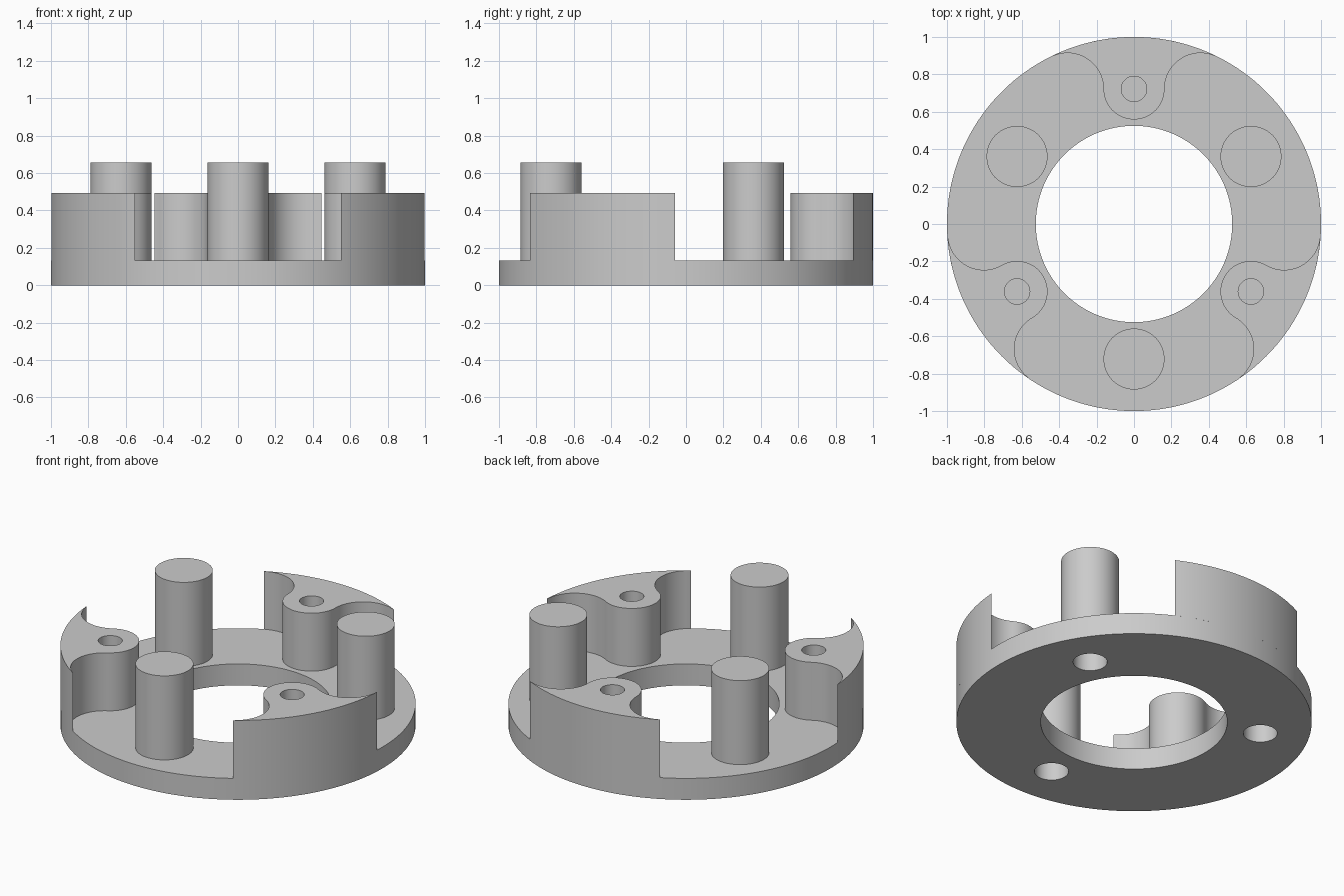
import bpy
import bmesh
from math import sin, cos, pi, radians, atan2
from mathutils import Matrix

old = bpy.data.objects.get("Cube")
if old:
    bpy.data.objects.remove(old, do_unlink=True)

grey = bpy.data.materials.new("plain grey")
grey.use_nodes = True
COLOUR = (0.6, 0.6, 0.6, 1)
grey.diffuse_color = COLOUR
grey.node_tree.nodes["Principled BSDF"].inputs["Base Color"].default_value = COLOUR

BASE_TOP, WALL_TOP, POST_TOP = 0.133, 0.493, 0.655
PITCH = 0.722          # radius on which posts and bosses sit
BOSS_R = 0.163
HALF_SPAN = radians(26.6)


def arc(cx, cy, r, a0, a1, n):
    return [(cx + r * cos(a0 + (a1 - a0) * i / n),
             cy + r * sin(a0 + (a1 - a0) * i / n)) for i in range(n + 1)]


def circle(x, y, r, n=64):
    return arc(x, y, r, 0, 2 * pi, n)[:-1]


def prism(name, outline, z0, z1, turn=0.0):
    """Extrude a flat outline from z0 to z1, turned about the z axis."""
    bm = bmesh.new()
    face = bm.faces.new([bm.verts.new((x, y, z0)) for x, y in outline])
    ext = bmesh.ops.extrude_face_region(bm, geom=[face])
    top = [v for v in ext["geom"] if isinstance(v, bmesh.types.BMVert)]
    bmesh.ops.translate(bm, verts=top, vec=(0, 0, z1 - z0))
    bmesh.ops.recalc_face_normals(bm, faces=bm.faces)
    bm.transform(Matrix.Rotation(turn, 4, "Z"))
    mesh = bpy.data.meshes.new(name)
    bm.to_mesh(mesh)
    bm.free()
    mesh.materials.append(grey)
    ob = bpy.data.objects.new(name, mesh)
    bpy.context.collection.objects.link(ob)
    return ob


def select_only(ob):
    bpy.ops.object.select_all(action="DESELECT")
    ob.select_set(True)
    bpy.context.view_layer.objects.active = ob


def cut(ob, outline, z0, z1, turn=0.0):
    """Subtract a prism from the object."""
    cutter = prism("cutter", outline, z0, z1, turn)
    cutter.hide_render = True
    mod = ob.modifiers.new("cut", "BOOLEAN")
    mod.operation, mod.solver, mod.object = "DIFFERENCE", "EXACT", cutter
    select_only(ob)
    bpy.ops.object.modifier_apply(modifier=mod.name)
    bpy.data.objects.remove(cutter, do_unlink=True)


# Outline of one wall: outer rim, concave flanks and a round inner boss
flank_r = 0.192
flank_x = BOSS_R + flank_r
corner = atan2(cos(HALF_SPAN) - PITCH, sin(HALF_SPAN) - flank_x)
rim = arc(0, 0, 1, pi / 2 + HALF_SPAN, pi / 2 - HALF_SPAN, 32)
right_flank = arc(flank_x, PITCH, flank_r, corner, pi, 24)
left_flank = [(-x, y) for x, y in reversed(right_flank)]
boss = arc(0, PITCH, BOSS_R, 0, -pi, 32)
wall_outline = rim + right_flank[1:] + boss[1:] + left_flank[1:-1]

# Base ring
base = prism("base_ring", circle(0, 0, 1, 180), 0, BASE_TOP)
cut(base, circle(0, 0, 0.525, 128), -0.1, 0.3)
parts = [base]

pin_hole = circle(0, PITCH, 0.068, 48)
socket = circle(0, PITCH, 0.096, 48)
for i, side in enumerate(("back", "right", "left")):
    turn = i * 2 * pi / 3

    # Wall with boss and blind pin hole
    wall = prism(side + "_wall", wall_outline, BASE_TOP, WALL_TOP, turn)
    cut(wall, pin_hole, 0.16, 0.6, turn)

    # Post opposite the wall, with a socket opening underneath
    post = prism(side + "_opposite_post", circle(0, PITCH, BOSS_R), BASE_TOP, POST_TOP, turn + pi)
    cut(post, socket, -0.1, 0.36, turn + pi)
    cut(base, socket, -0.1, 0.3, turn + pi)
    parts += [wall, post]

for ob in parts:
    select_only(ob)
    bpy.ops.object.shade_smooth_by_angle(angle=radians(30))
